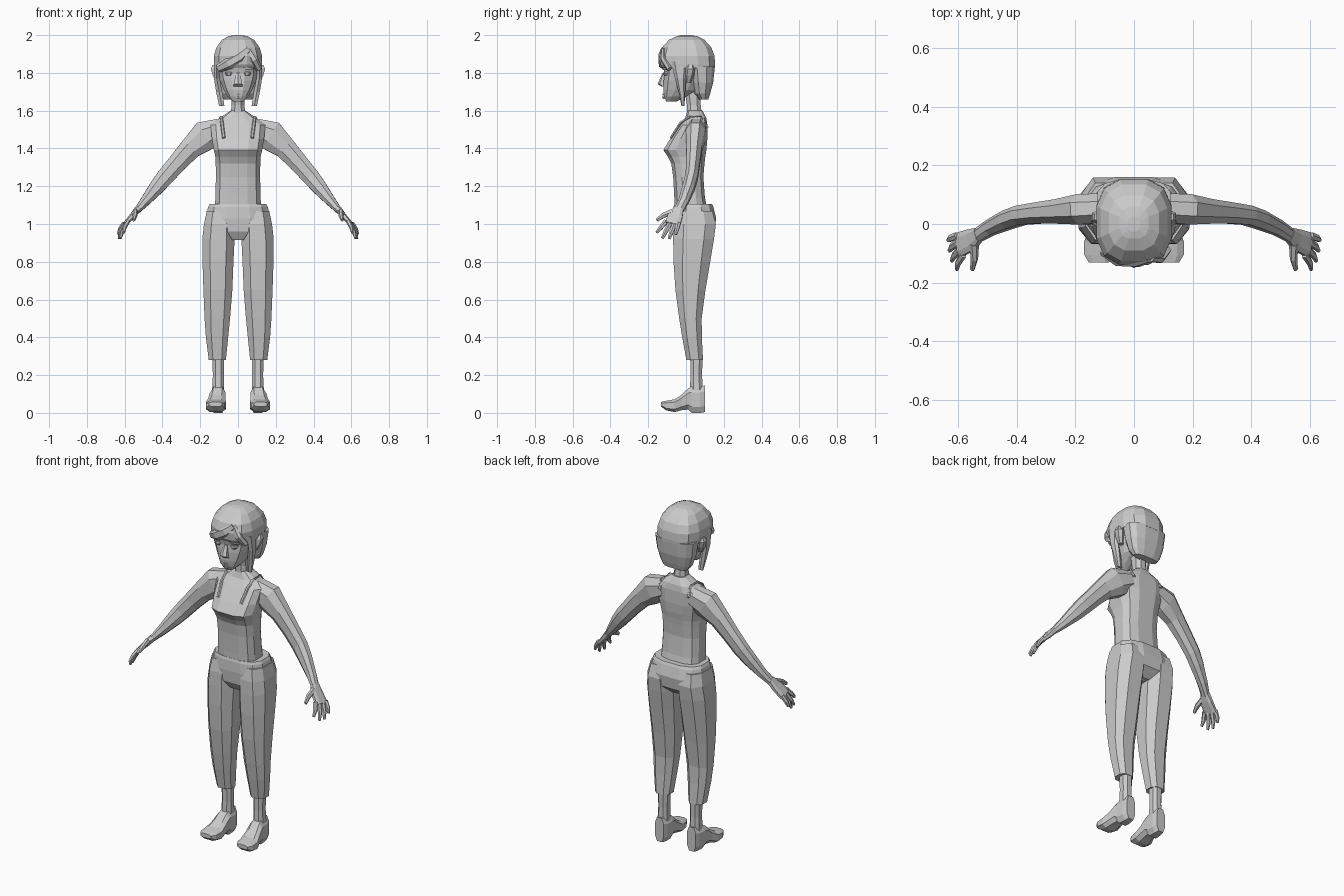
import bpy, bmesh, math
from mathutils import Vector as V

grey = bpy.data.materials.new("plain_grey")
grey.diffuse_color = (0.6, 0.6, 0.6, 1)


def loft(name, secs, n=8, p=2.4, axes=None, mirror=False):
    """Skin a row of rounded sections (centre, radius_a, radius_b)."""
    bm = bmesh.new()
    rings = []
    cs = [V(s[0]) for s in secs]
    for i, (c, ra, rb) in enumerate(secs):
        if axes:
            u, w = V(axes[0]), V(axes[1])
        else:
            d = (cs[min(i + 1, len(cs) - 1)] - cs[max(i - 1, 0)]).normalized()
            u = V((0, 1, 0)) - d * d.y
            u = (u if u.length > 0.15 else V((0, 0, 1)) - d * d.z).normalized()
            w = d.cross(u)
        pts = []
        for k in range(n):
            a = 2 * math.pi * (k + 0.5) / n
            ca, sa = math.cos(a), math.sin(a)
            pts.append((math.copysign(abs(ca) ** (2 / p), ca), math.copysign(abs(sa) ** (2 / p), sa)))
        ma = max(abs(q[0]) for q in pts)
        mb = max(abs(q[1]) for q in pts)
        rings.append([bm.verts.new(cs[i] + u * (q[0] / ma * ra) + w * (q[1] / mb * rb)) for q in pts])
    for r0, r1 in zip(rings, rings[1:]):
        for k in range(n):
            bm.faces.new((r0[k], r0[(k + 1) % n], r1[(k + 1) % n], r1[k]))
    bm.faces.new(rings[0])
    bm.faces.new(rings[-1])
    bmesh.ops.recalc_face_normals(bm, faces=bm.faces)
    me = bpy.data.meshes.new(name)
    bm.to_mesh(me)
    bm.free()
    me.materials.append(grey)
    ob = bpy.data.objects.new(name, me)
    bpy.context.collection.objects.link(ob)
    if mirror:
        ob.modifiers.new("mirror", 'MIRROR').use_mirror_merge = False
    return ob


def upright(name, rows, **kw):
    """Stack of level sections: z, x min, x max, y min, y max."""
    secs = [(((a + b) / 2, (c + d) / 2, z), (b - a) / 2, (d - c) / 2) for z, a, b, c, d in rows]
    return loft(name, secs, axes=((1, 0, 0), (0, 1, 0)), **kw)


def centred(name, rows, **kw):
    return upright(name, [(z, -h, h, c, d) for z, h, c, d in rows], **kw)


def tube(name, pts, radii, flat=1.0, n=6, mirror=True):
    return loft(name, [(q, r, r * flat) for q, r in zip(pts, radii)], n=n, p=2, mirror=mirror)


# torso, neck and hips
centred("torso", [(1.07, .122, -.06, .115), (1.14, .12, -.062, .10), (1.25, .117, -.068, .092),
                  (1.32, .118, -.078, .098), (1.355, .12, -.095, .102), (1.392, .128, -.12, .108),
                  (1.45, .138, -.085, .113), (1.525, .145, -.032, .113), (1.56, .10, -.005, .108),
                  (1.60, .04, .008, .088)], n=12, p=3)
centred("neck", [(1.57, .04, .005, .085), (1.63, .034, .005, .078), (1.72, .036, -.01, .078)])
centred("hips", [(1.105, .15, -.062, .138), (1.09, .158, -.066, .145), (1.03, .172, -.068, .16),
                 (.96, .15, -.062, .15), (.915, .06, -.035, .10)], n=12, p=2.7)

# trouser legs, ankles
upright("trouser_leg", [(1.07, .03, .165, -.055, .14), (1.0, .02, .18, -.067, .158), (.92, .018, .189, -.068, .148),
                        (.8, .024, .188, -.066, .128), (.65, .03, .183, -.056, .103), (.5, .042, .177, -.036, .083),
                        (.4, .052, .17, -.02, .084), (.28, .064, .155, .002, .09)], n=8, p=2.6, mirror=True)
upright("ankle", [(.30, .073, .137, .022, .088), (.2, .075, .133, .024, .085), (.1, .073, .138, .02, .09)], mirror=True)

# shoes with a raised arch and turned-up toe: y, x centre, half width, sole z, top z
shoe = [(.10, .105, .028, .004, .145), (.075, .105, .037, 0, .14), (.03, .106, .04, 0, .14), (.012, .108, .042, .018, .13),
        (-.025, .112, .046, .014, .095), (-.06, .117, .053, .004, .072), (-.105, .12, .05, .013, .064),
        (-.132, .12, .034, .034, .058)]
loft("shoe", [((x, y, (a + b) / 2), h, (b - a) / 2) for y, x, h, a, b in shoe],
     n=8, p=3, axes=((1, 0, 0), (0, 0, 1)), mirror=True)

# arms
loft("arm", [((.09, .055, 1.50), .05, .06), ((.175, .05, 1.467), .052, .08), ((.25, .043, 1.402), .042, .058),
             ((.32, .038, 1.325), .036, .05), ((.385, .03, 1.25), .033, .046), ((.43, .015, 1.195), .032, .04),
             ((.49, -.012, 1.122), .027, .027), ((.535, -.04, 1.07), .024, .017)], n=8, p=2.2, mirror=True)

# hands
loft("palm", [((.53, -.036, 1.08), .024, .017), ((.557, -.055, 1.045), .038, .015), ((.60, -.072, .998), .042, .011)],
     n=8, p=3, mirror=True)
fingers = {"index_finger": ((.583, -.105, 1.015), (.605, -.155, .955)),
           "middle_finger": ((.592, -.085, 1.005), (.622, -.125, .925)),
           "ring_finger": ((.60, -.062, 1.0), (.63, -.09, .922)),
           "little_finger": ((.603, -.04, 1.005), (.634, -.055, .945))}
for name, (a, b) in fingers.items():
    tube(name, [a, V(a).lerp(V(b), .55) + V((.005, 0, 0)), b], [.012, .011, .007])
tube("thumb", [(.545, -.07, 1.065), (.545, -.12, 1.045), (.552, -.155, 1.02)], [.016, .013, .008])

# face
centred("head", [(1.648, .028, -.105, -.05), (1.675, .055, -.115, .0), (1.71, .076, -.12, .07), (1.76, .096, -.118, .10),
                 (1.80, .106, -.114, .12), (1.84, .108, -.124, .12), (1.92, .09, -.10, .11)], n=12, p=2.5)
upright("nose", [(1.728, -.024, .024, -.13, -.10), (1.742, -.022, .022, -.15, -.10), (1.80, -.011, .011, -.124, -.10)], n=6)
for z, h, name in ((1.685, .02, "upper_lip"), (1.668, .014, "lower_lip")):
    upright(name, [(z - .006, -h, h, -.122, -.10), (z + .006, -h * .6, h * .6, -.126, -.10)], n=6)
upright("eye", [(1.787, .034, .062, -.117, -.09), (1.797, .028, .07, -.121, -.09), (1.806, .034, .064, -.12, -.09)],
        n=8, mirror=True)
upright("eyebrow", [(1.818, .022, .08, -.126, -.09), (1.828, .024, .085, -.129, -.09)], n=8, mirror=True)
upright("ear", [(1.75, .09, .115, .0, .025), (1.785, .095, .133, -.004, .04), (1.82, .10, .144, -.002, .048),
                (1.842, .10, .135, .008, .04)], n=6, mirror=True)

# hair: crown, back, fringe and side locks
centred("hair_crown", [(1.825, .126, -.122, .153), (1.845, .128, -.135, .154), (1.89, .128, -.14, .151),
                       (1.935, .114, -.126, .134), (1.975, .085, -.09, .098), (1.994, .05, -.05, .06),
                       (2.0, .02, -.025, .025)], n=12, p=2.7)
centred("hair_back", [(1.66, .075, .07, .118), (1.69, .095, .045, .128), (1.75, .113, .03, .144),
                      (1.835, .125, .015, .153)], n=12, p=2.7)
tube("fringe_sweep", [(.055, -.118, 1.925), (.01, -.128, 1.885), (-.05, -.126, 1.85), (-.105, -.095, 1.822)],
     [.012, .018, .018, .012], 1.8, mirror=False)
tube("fringe_side", [(.055, -.118, 1.925), (.085, -.118, 1.87), (.112, -.088, 1.82)], [.01, .015, .012], 1.5, mirror=False)
upright("side_lock", [(1.86, .098, .127, -.08, .01), (1.77, .098, .127, -.058, .0), (1.70, .083, .116, -.04, -.004),
                      (1.625, .072, .10, -.024, -.008)], n=6, mirror=True)

# top straps
tube("shoulder_strap", [(.075, -.08, 1.455), (.085, -.03, 1.535), (.09, .02, 1.567), (.09, .08, 1.567), (.095, .114, 1.51)],
     [.006] * 5, 1.5)
